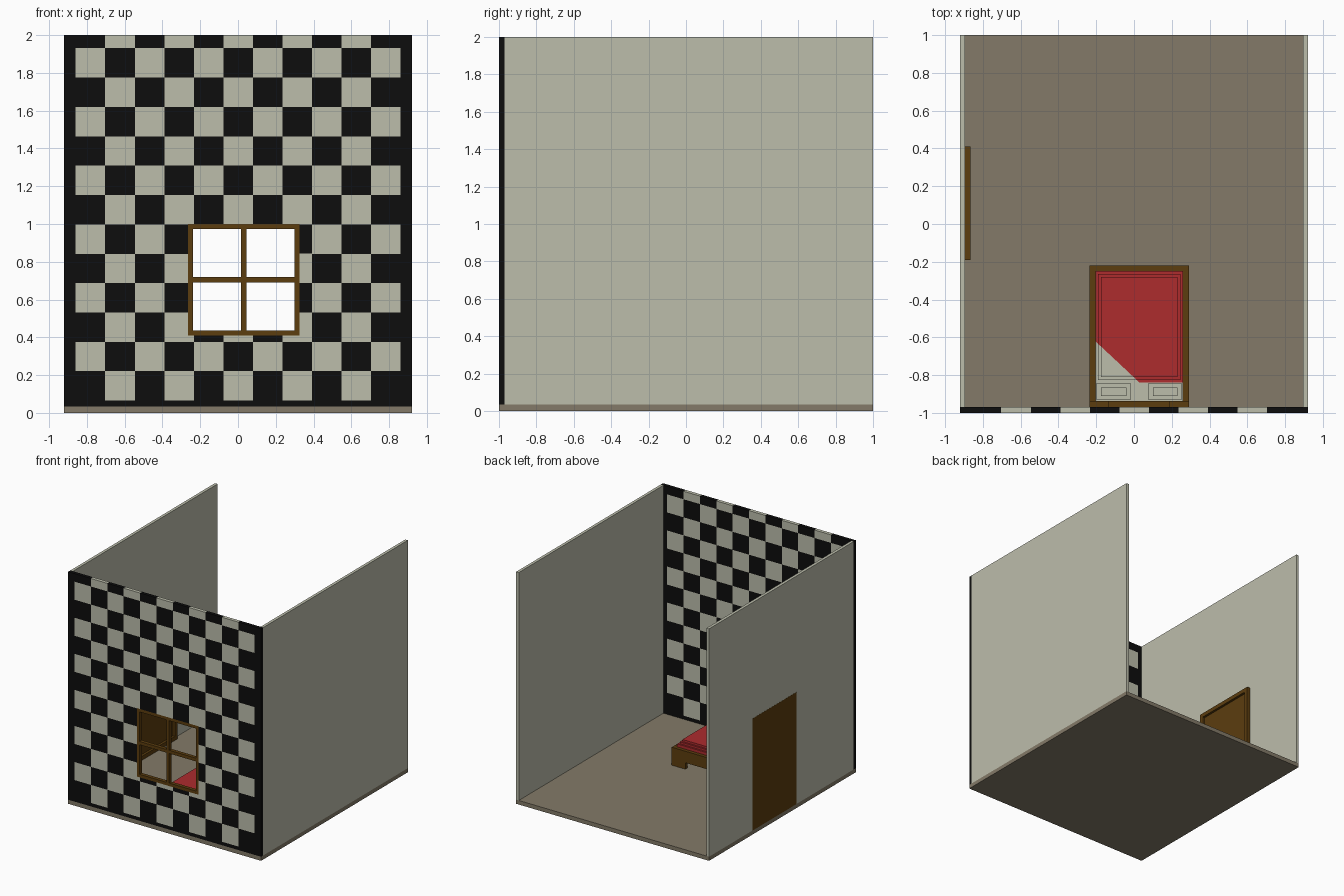
import bpy, bmesh
from mathutils import Vector

if "Cube" in bpy.data.objects:
    bpy.data.objects.remove(bpy.data.objects["Cube"])


def material(name, rgb):
    m = bpy.data.materials.new(name)
    m.use_nodes = True
    m.diffuse_color = (*rgb, 1)
    bsdf = next(n for n in m.node_tree.nodes if n.type == 'BSDF_PRINCIPLED')
    bsdf.inputs["Base Color"].default_value = (*rgb, 1)
    return m


CREAM = material("cream", (0.503, 0.509, 0.407))
BLACK = material("black", (0.004, 0.004, 0.004))
FLOOR = material("taupe", (0.227, 0.195, 0.138))
WOOD = material("wood_brown", (0.107, 0.047, 0.0045))
RED = material("blanket_red", (0.418, 0.025, 0.027))


def add_box(bm, x0, x1, y0, y1, z0, z1):
    verts = bmesh.ops.create_cube(bm, size=1)["verts"]
    for v in verts:
        v.co = Vector((x1 if v.co.x > 0 else x0,
                       y1 if v.co.y > 0 else y0,
                       z1 if v.co.z > 0 else z0))


def cut(bm, point, normal):
    bmesh.ops.bisect_plane(bm, geom=bm.verts[:] + bm.edges[:] + bm.faces[:],
                           plane_co=point, plane_no=normal)


def build(name, boxes, mats, cuts=(), rule=None, hole=None):
    """Boxes joined in one object, cut by planes, coloured and pierced by rules."""
    bm = bmesh.new()
    for b in boxes:
        add_box(bm, *b)
    for point, normal in cuts:
        cut(bm, point, normal)
    if hole:
        doomed = [f for f in bm.faces if hole(f.calc_center_median())]
        bmesh.ops.delete(bm, geom=doomed, context='FACES')
    if rule:
        for f in bm.faces:
            f.material_index = rule(f.calc_center_median())
    me = bpy.data.meshes.new(name)
    bm.to_mesh(me)
    bm.free()
    for m in mats:
        me.materials.append(m)
    ob = bpy.data.objects.new(name, me)
    bpy.context.collection.objects.link(ob)
    return ob


# Room shell
W, T, FZ = 0.92, 0.025, 0.035
build("floor", [(-W, W, -1, 1, 0, FZ)], [FLOOR])
build("left_wall", [(W - T, W, -0.97, 1, FZ, 2)], [CREAM])

# Wall with the doorway
DY0, DY1, DZ = -0.19, 0.41, 1.0
build("right_wall", [(-W, -W + T, -0.97, 1, FZ, 2)], [CREAM],
      cuts=[((0, DY0, 0), (0, 1, 0)), ((0, DY1, 0), (0, 1, 0)), ((0, 0, DZ), (0, 0, 1))],
      hole=lambda c: DY0 < c.y < DY1 and c.z < DZ - 0.01)

# Door: slab plus a raised surround on the inside
B = 0.035
build("door_panel", [(-W - 0.001, -0.885, DY0, DY1, FZ, DZ)], [WOOD])
build("door_frame", [(-0.89, -0.865, DY0, DY0 + B, FZ, DZ),
                     (-0.89, -0.865, DY1 - B, DY1, FZ, DZ),
                     (-0.89, -0.865, DY0 + B, DY1 - B, DZ - B, DZ),
                     (-0.89, -0.865, DY0 + B, DY1 - B, FZ, FZ + B)], [WOOD])

# Chequered front wall with a window opening
CX, CZ, X0, ZTOP = 0.1562, 0.1555, -0.859, 1.931
WX0, WX1, WZ0, WZ1 = -0.265, 0.325, 0.41, 1.0


def chequer(c):
    col = int((c.x - X0) // CX)
    row = int((ZTOP - c.z) // CZ)
    if col < 0 or col > 10 or row > 11:
        return 1
    return 0 if (col + row) % 2 == 0 else 1


lines = [((X0 + i * CX, 0, 0), (1, 0, 0)) for i in range(12)]
lines += [((0, 0, ZTOP - i * CZ), (0, 0, 1)) for i in range(13)]
lines += [((x, 0, 0), (1, 0, 0)) for x in (WX0, WX1)]
lines += [((0, 0, z), (0, 0, 1)) for z in (WZ0, WZ1)]
build("front_wall", [(-W, W, -1, -0.97, FZ, 2)], [CREAM, BLACK], lines, chequer,
      hole=lambda c: WX0 < c.x < WX1 and WZ0 < c.z < WZ1)

# Window frame with cross bars
F, YA, YB = 0.026, -1.0, -0.969
MX, MZ = 0.03, 0.705
build("window_frame", [(WX0, WX0 + F, YA, YB, WZ0, WZ1),
                       (WX1 - F, WX1, YA, YB, WZ0, WZ1),
                       (WX0 + F, WX1 - F, YA, YB, WZ0, WZ0 + F),
                       (WX0 + F, WX1 - F, YA, YB, WZ1 - F, WZ1)], [WOOD])
build("window_bars", [(MX - 0.014, MX + 0.014, YA, YB, WZ0 + F, WZ1 - F),
                      (WX0 + F, MX - 0.014, YA, YB, MZ - 0.014, MZ + 0.014),
                      (MX + 0.014, WX1 - F, YA, YB, MZ - 0.014, MZ + 0.014)], [WOOD])

# Bed frame: rails, headboard and feet
BX0, BX1, BY0, BY1, R = -0.235, 0.29, -0.968, -0.22, 0.03
build("bed_rails", [(BX0, BX0 + R, BY0 + R, BY1 - R, 0.09, 0.19),
                    (BX1 - R, BX1, BY0 + R, BY1 - R, 0.09, 0.19),
                    (BX0, BX1, BY1 - R, BY1, 0.09, 0.19)], [WOOD])
build("headboard", [(BX0, BX1, BY0, BY0 + R, 0.09, 0.37),
                    (BX0 + 0.1, BX1 - 0.1, BY0, BY0 + R, 0.37, 0.41)], [WOOD])
feet = []
for xa, xb in ((BX0, BX0 + 0.13), (BX1 - 0.13, BX1)):
    for ya, yb in ((BY0, BY0 + R), (BY1 - R, BY1)):
        feet.append((xa, xb, ya, yb, FZ, 0.09))
build("bed_feet", feet, [WOOD])

# Mattress with a blanket folded back at one corner
FOLD_A, FOLD_B = Vector((-0.205, -0.62, 0)), Vector((0.03, -0.84, 0))
d = FOLD_B - FOLD_A
fold_n = Vector((-d.y, d.x, 0))


def blanket(c):
    return 0 if c.y < -0.84 or (c - FOLD_A).dot(fold_n) < 0 else 1


folds = [((0, -0.84, 0), (0, 1, 0)), (FOLD_A, fold_n)]
build("mattress", [(-0.205, 0.26, -0.938, -0.25, 0.09, 0.215)], [CREAM, RED], folds, blanket)
build("blanket_top", [(-0.19, 0.245, -0.825, -0.265, 0.215, 0.232),
                      (-0.175, 0.23, -0.81, -0.28, 0.232, 0.25)],
      [CREAM, RED], folds, blanket)

# Pillows
for side, xa, xb in (("right", -0.2, -0.015), ("left", 0.075, 0.255)):
    build(side + "_pillow", [(xa, xb, -0.93, -0.845, 0.215, 0.25),
                             (xa + 0.025, xb - 0.025, -0.91, -0.865, 0.25, 0.262)], [CREAM])
